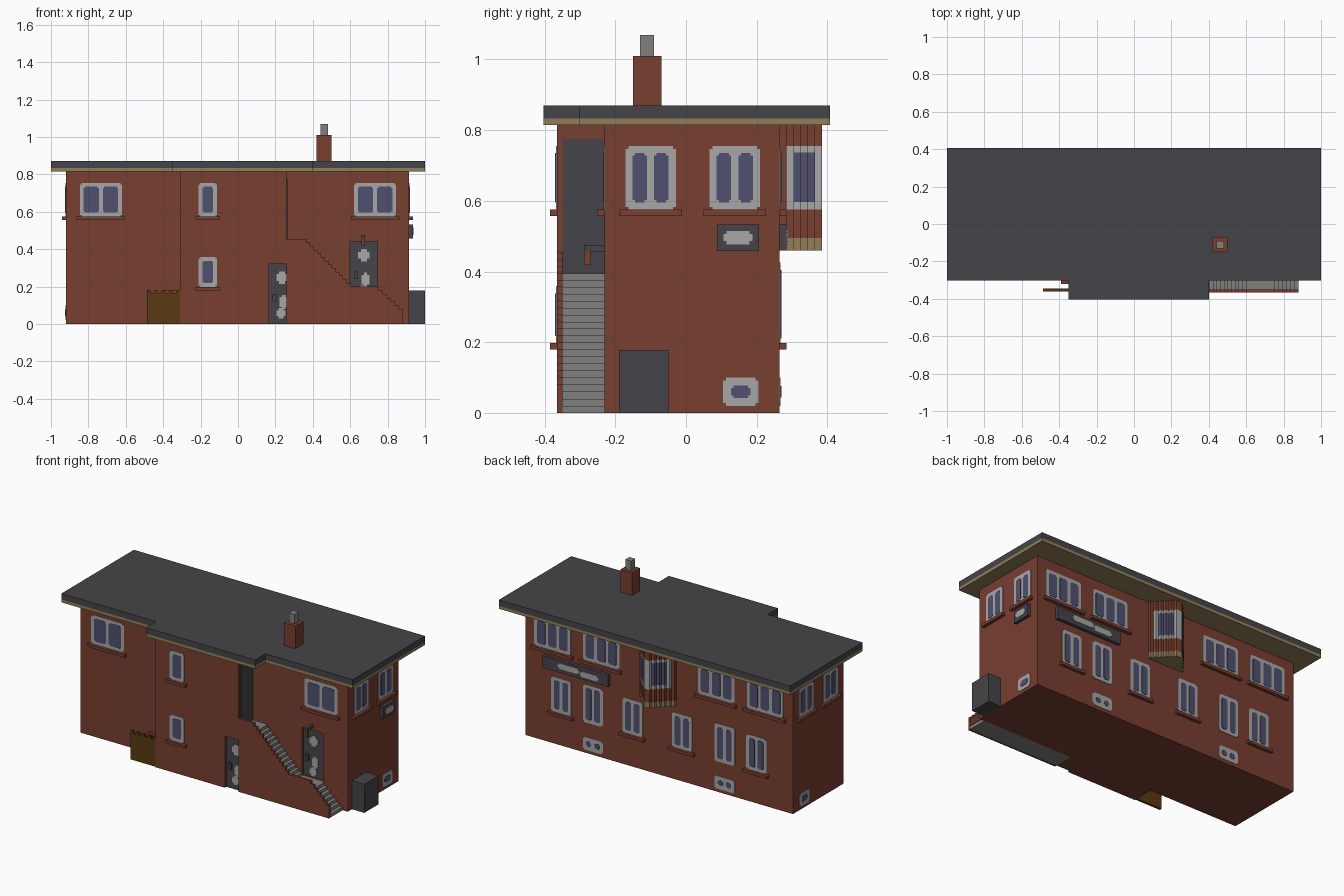
import bpy, bmesh
from mathutils import Vector

if "Cube" in bpy.data.objects:
    bpy.data.objects.remove(bpy.data.objects["Cube"], do_unlink=True)


# ---------- materials ----------
def material(name, r, g, b):
    lin = [((c / 255 + 0.055) / 1.055) ** 2.4 for c in (r, g, b)] + [1]
    m = bpy.data.materials.new(name)
    m.use_nodes = True
    m.diffuse_color = lin
    m.node_tree.nodes["Principled BSDF"].inputs["Base Color"].default_value = lin
    return m


BRICK = material("brick red", 120, 62, 48)
DARK = material("dark grey", 69, 68, 72)
TAN = material("tan trim", 146, 126, 88)
WHITE = material("pale frame", 168, 167, 167)
GLASS = material("blue glass", 80, 80, 112)
STONE = material("stone grey", 128, 128, 126)
WOOD = material("olive wood", 90, 58, 16)


# ---------- helpers ----------
def build(name, solids):
    """Make one object from (base points, extrusion, material) prisms."""
    bm, mats = bmesh.new(), []
    for pts, ext, mat in solids:
        if mat not in mats:
            mats.append(mat)
        a = [bm.verts.new(p) for p in pts]
        b = [bm.verts.new(Vector(p) + Vector(ext)) for p in pts]
        n = len(a)
        faces = [bm.faces.new(a), bm.faces.new(b[::-1])]
        faces += [bm.faces.new((a[i], b[i], b[(i + 1) % n], a[(i + 1) % n])) for i in range(n)]
        for f in faces:
            f.material_index = mats.index(mat)
    bmesh.ops.recalc_face_normals(bm, faces=bm.faces)
    me = bpy.data.meshes.new(name)
    bm.to_mesh(me)
    bm.free()
    for m in mats:
        me.materials.append(m)
    ob = bpy.data.objects.new(name, me)
    bpy.context.collection.objects.link(ob)
    return ob


def box(x0, x1, y0, y1, z0, z1, mat):
    return [(x0, y0, z0), (x1, y0, z0), (x1, y1, z0), (x0, y1, z0)], (0, 0, z1 - z0), mat


# Wall planes: axis of the normal, position, outward direction
FRONT, BAY_FRONT, BACK = ("y", -0.23, -1), ("y", -0.365, -1), ("y", 0.265, 1)
RIGHT, LEFT = ("x", 0.915, 1), ("x", -0.92, -1)


def plate(wall, u0, u1, z0, z1, d0, d1, mat, n=0.0):
    """Plate on a wall from depth d0 to d1, with square-notched corners of size n."""
    axis, pos, s = wall
    if n:
        uz = [(u0 + n, z0), (u1 - n, z0), (u1 - n, z0 + n), (u1, z0 + n), (u1, z1 - n), (u1 - n, z1 - n),
              (u1 - n, z1), (u0 + n, z1), (u0 + n, z1 - n), (u0, z1 - n), (u0, z0 + n), (u0 + n, z0 + n)]
    else:
        uz = [(u0, z0), (u1, z0), (u1, z1), (u0, z1)]
    p = pos + s * d0
    e = s * (d1 - d0)
    if axis == "y":
        return [(u, p, z) for u, z in uz], (0, e, 0), mat
    return [(p, u, z) for u, z in uz], (e, 0, 0), mat


def window(name, wall, uc, w, z0, z1, panes, sill=True, edge=0.02):
    solids = [plate(wall, uc - w / 2, uc + w / 2, z0, z1, -0.002, 0.003, WHITE, 0.008)]
    pitch = (w - edge) / panes
    for i in range(panes):
        a = uc - w / 2 + edge + i * pitch
        solids.append(plate(wall, a, a + pitch - edge, z0 + edge, z1 - edge, 0, 0.005, GLASS, 0.007))
    if sill:
        solids.append(plate(wall, uc - w / 2 - 0.017, uc + w / 2 + 0.017, z0 - 0.018, z0, -0.002, 0.02, BRICK))
    return build(name, solids)


# ---------- walls with door recesses ----------
plan = [(-0.92, -0.23), (-0.31, -0.23), (-0.31, -0.365), (0.26, -0.365),
        (0.26, -0.23), (0.915, -0.23), (0.915, 0.265), (-0.92, 0.265)]
walls = build("walls", [([(x, y, 0) for x, y in plan], (0, 0, 0.816), BRICK)])
cutter = build("door_cutter", [box(0.165, 0.305 - 0.0, -0.40, -0.348, -0.02, 0.32, BRICK),
                               box(0.60, 0.745, -0.26, -0.213, 0.14, 0.44, BRICK)])
# keep the ground door clear of the landing corner
for v in cutter.data.vertices:
    if 0.30 < v.co.x < 0.31:
        v.co.x = 0.2595
cutter.hide_render = True
mod = walls.modifiers.new("door_recess", "BOOLEAN")
mod.operation, mod.object, mod.solver = "DIFFERENCE", cutter, "EXACT"
bpy.context.view_layer.objects.active = walls
bpy.ops.object.modifier_apply(modifier="door_recess")
bpy.data.objects.remove(cutter, do_unlink=True)


# ---------- roof and chimney ----------
def roof(name, z0, z1, mat):
    pts = [(-1, -0.303), (-0.35, -0.303), (-0.35, -0.403), (0.40, -0.403),
           (0.40, -0.303), (1, -0.303), (1, 0.407), (-1, 0.407)]
    build(name, [([(x, y, z0) for x, y in pts], (0, 0, z1 - z0), mat)])


roof("eaves_trim", 0.815, 0.833, TAN)
roof("roof_slab", 0.833, 0.87, DARK)
build("chimney", [box(0.42, 0.50, -0.15, -0.07, 0.86, 1.01, BRICK),
                  box(0.44, 0.48, -0.13, -0.09, 1.0, 1.07, STONE)])

# ---------- outside stairs with a landing, and stepped parapet ----------
treads = [(0.26, 0.365, 0.395)]
for i in range(12):
    x = 0.365 + i * 0.0196
    treads.append((x, x + 0.0196, 0.395 - (i + 1) * 0.0196))
treads.append((0.60, 0.755, 0.14))
for i in range(6):
    x = 0.755 + i * 0.0208
    treads.append((x, x + 0.0208, 0.12 - i * 0.02))


def stair_profile(lift, y):
    pts = [(0.26, y, 0)]
    for x0, x1, z in treads:
        pts += [(x0, y, z + lift), (x1, y, z + lift)]
    return pts + [(treads[-1][1], y, 0)]


build("stairs", [(stair_profile(0, -0.35), (0, 0.12, 0), STONE)])
build("stair_parapet", [(stair_profile(0.06, -0.365), (0, 0.015, 0), BRICK)])


# ---------- doors ----------
def door(name, wall, u0, u1, z0, z1):
    c = (u0 + u1) / 2
    t = z1
    build(name, [plate(wall, u0, u1, z0, z1, -0.03, -0.015, DARK),
                 plate(wall, c - 0.03, c + 0.03, t - 0.105, t - 0.04, -0.016, -0.012, WHITE, 0.014),
                 plate(wall, c - 0.012, c + 0.03, t - 0.24, t - 0.165, -0.016, -0.012, WHITE, 0.012),
                 plate(wall, c - 0.03, c + 0.02, t - 0.29, t - 0.235, -0.016, -0.012, WHITE, 0.012),
                 plate(wall, u0 + 0.02, u0 + 0.04, t - 0.2, t - 0.16, -0.016, -0.002, DARK)])


door("ground_door", BAY_FRONT, 0.165, 0.305, 0, 0.32)
door("landing_door", FRONT, 0.60, 0.745, 0.14, 0.44)
build("upper_door", [box(0.255, 0.264, -0.35, -0.23, 0.395, 0.775, DARK)])

# ---------- lamps ----------
build("landing_lamp", [box(0.66, 0.678, -0.288, -0.23, 0.457, 0.475, DARK),
                       box(0.66, 0.678, -0.288, -0.27, 0.418, 0.457, BRICK)])
build("side_lamp", [box(-0.39, -0.31, -0.32, -0.302, 0.163, 0.181, BRICK),
                    box(-0.39, -0.372, -0.32, -0.302, 0.125, 0.163, BRICK)])

# ---------- gate with notched top ----------
gate = [box(-0.487, -0.31, -0.36, -0.345, 0, 0.165, WOOD)]
for i in range(5):
    x = -0.487 + i * 0.0395
    gate.append(box(x, x + 0.019, -0.36, -0.345, 0.165, 0.181, WOOD))
build("gate", gate)

# ---------- front windows ----------
for side, x in (("left", 0.733), ("right", -0.733)):
    window("front_window_" + side, FRONT, x, 0.225, 0.575, 0.755, 2)
window("stair_window_upper", BAY_FRONT, -0.162, 0.098, 0.575, 0.755, 1)
window("stair_window_lower", BAY_FRONT, -0.162, 0.098, 0.198, 0.358, 1)

# ---------- side windows, same on both ends ----------
for side, wall in (("left", RIGHT), ("right", LEFT)):
    for i, y in enumerate((-0.10, 0.138)):
        window(f"{side}_end_window_{i + 1}", wall, y, 0.142, 0.575, 0.755, 2)
    window(f"{side}_cellar_window", wall, 0.155, 0.10, 0.02, 0.10, 1, False, 0.022)

# ---------- back windows ----------
for i, x in enumerate((0.73, 0.395, -0.395, -0.73)):
    window(f"back_upper_window_{i + 1}", BACK, x, 0.25, 0.575, 0.755, 3)
for i, x in enumerate((0.67, 0.18, -0.16, -0.67)):
    window(f"back_lower_window_{i + 1}", BACK, x, 0.138, 0.198, 0.415, 2)
for i, x in enumerate((0.452, -0.452)):
    window(f"back_tall_window_{i + 1}", BACK, x, 0.138, 0.19, 0.425, 2, False)
    window(f"back_cellar_window_{i + 1}", BACK, x, 0.138, 0.02, 0.10, 2, False, 0.024)

# ---------- pointed bay at the back, stepped to a tip ----------
bay = []
for k in range(6):
    w, y = 0.12 - 0.02 * k, 0.265 + 0.02 * k
    bands = [(0.46, 0.495, TAN), (0.495, 0.575, BRICK)]
    if k == 0:
        bands += [(0.575, 0.816, BRICK)]
    elif k in (1, 5):
        bands += [(0.575, 0.755, WHITE), (0.755, 0.816, BRICK)]
    else:
        bands += [(0.575, 0.597, WHITE), (0.597, 0.737, GLASS), (0.737, 0.755, WHITE), (0.755, 0.816, BRICK)]
    bay += [box(-w, w, y, y + 0.02, z0, z1, m) for z0, z1, m in bands]
build("pointed_bay", bay)

# ---------- sign boards and storage box ----------
build("back_board", [plate(BACK, 0.335, 0.785, 0.46, 0.535, -0.002, 0.02, DARK),
                     plate(BACK, 0.53, 0.68, 0.485, 0.52, 0.019, 0.023, WHITE, 0.01),
                     plate(BACK, 0.40, 0.53, 0.475, 0.51, 0.019, 0.023, WHITE, 0.01)])
build("side_board", [plate(RIGHT, 0.088, 0.206, 0.458, 0.533, -0.002, 0.02, DARK),
                     plate(RIGHT, 0.106, 0.188, 0.477, 0.515, 0.019, 0.023, WHITE, 0.009)])
build("storage_box", [box(0.915, 1.0, -0.19, -0.05, 0, 0.178, DARK)])
